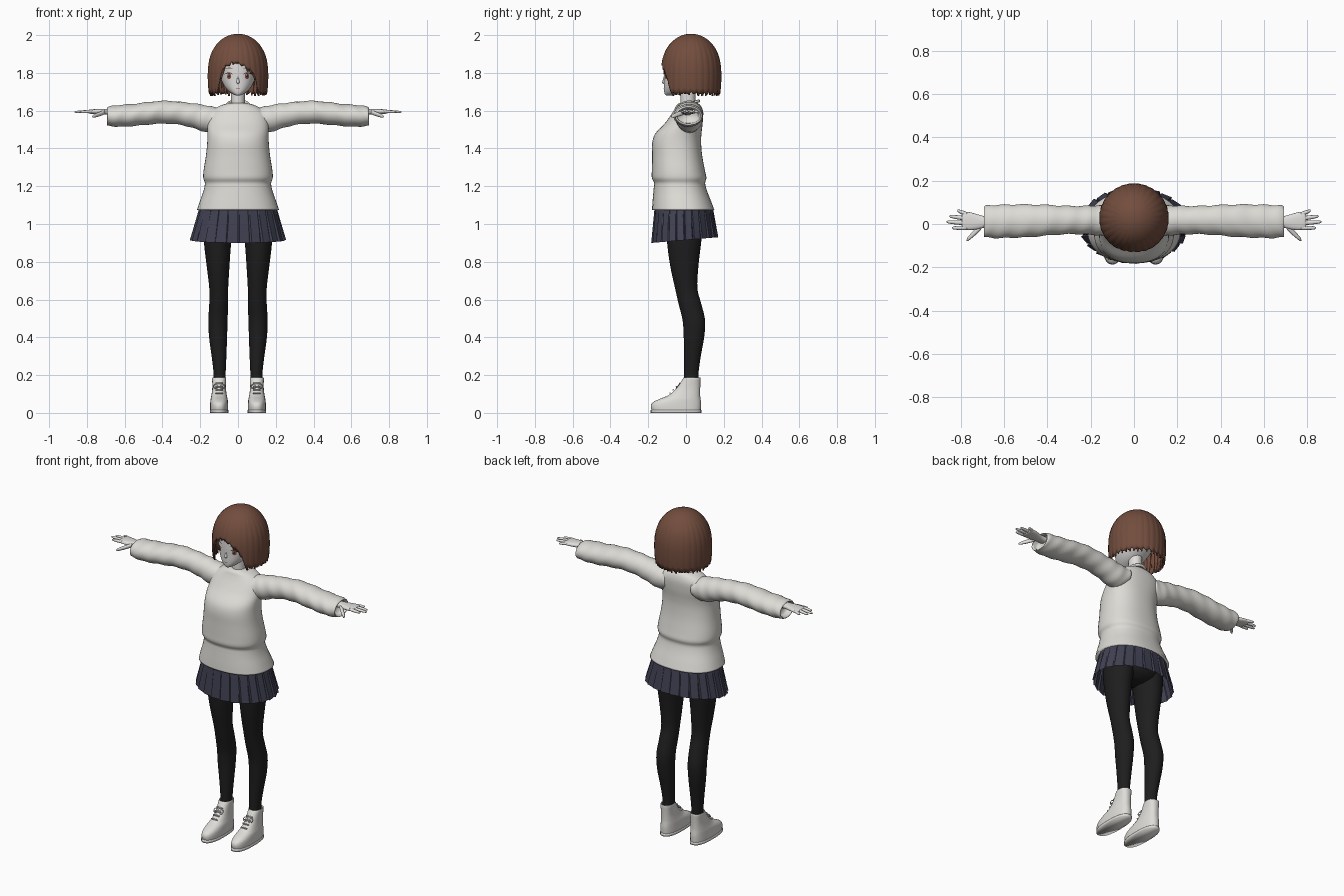
import bpy, bmesh, math, random
from mathutils import Vector
from mathutils.bvhtree import BVHTree

random.seed(4)
cube = bpy.data.objects.get("Cube")
if cube:
    bpy.data.objects.remove(cube, do_unlink=True)


def material(name, r, g, b):
    m = bpy.data.materials.new(name)
    m.use_nodes = True
    m.diffuse_color = (r, g, b, 1)
    node = next(n for n in m.node_tree.nodes if n.type == 'BSDF_PRINCIPLED')
    node.inputs["Base Color"].default_value = (r, g, b, 1)
    node.inputs["Roughness"].default_value = 0.8
    return m


KNIT = material("pale_knit", .72, .71, .67)
SKIN = material("pale_skin", .74, .73, .71)
SHOE = material("off_white_canvas", .73, .72, .69)
HAIR = material("brown_hair", .17, .075, .048)
NAVY = material("navy_cloth", .052, .052, .085)
BLACK = material("black_tights", .013, .013, .013)
IRIS = material("red_brown_iris", .25, .08, .06)
DARK = material("dark_lash", .04, .02, .018)


def finish(bm, name, mat, smooth=True):
    me = bpy.data.meshes.new(name)
    bm.to_mesh(me)
    bm.free()
    me.materials.append(mat)
    for f in me.polygons:
        f.use_smooth = smooth
    ob = bpy.data.objects.new(name, me)
    bpy.context.collection.objects.link(ob)
    return ob


def skin(name, rings, mat, smooth=True, caps=(True, True)):
    """Bridge closed rings of points into one surface."""
    bm = bmesh.new()
    vs = [[bm.verts.new(p) for p in ring] for ring in rings]
    n = len(vs[0])
    for a, b in zip(vs, vs[1:]):
        for i in range(n):
            j = (i + 1) % n
            bm.faces.new((a[i], a[j], b[j], b[i]))
    for cap, ring in zip(caps, (vs[0], vs[-1])):
        if cap:
            bm.faces.new(ring)
    bmesh.ops.recalc_face_normals(bm, faces=bm.faces)
    return finish(bm, name, mat, smooth)


def spline(rows, k):
    """Smooth in-between rows through the given ones."""
    out, last = [], len(rows) - 1
    for i in range(last):
        quad = (rows[max(i - 1, 0)], rows[i], rows[i + 1], rows[min(i + 2, last)])
        for s in range(k):
            t = s / k
            out.append([.5 * (2 * b + (c - a) * t + (2 * a - 5 * b + 4 * c - d) * t * t
                              + (3 * b - a - 3 * c + d) * t ** 3) for a, b, c, d in zip(*quad)])
    return out + [rows[-1]]


def loft(name, rows, mat, axis='Z', k=4, n=32, p=2.0, ripple=0, side=1):
    """Rows hold a position on the axis, then the low and high bounds of both cross directions."""
    rings = []
    for idx, (w, a0, a1, b0, b1) in enumerate(spline(rows, k)):
        ring = []
        for i in range(n):
            t = math.tau * i / n
            c, s = math.cos(t), math.sin(t)
            g = 1 + ripple * math.sin(1.25 * idx + 2.5 * s + 1.3 * c)
            u = (a0 + a1) / 2 + (a1 - a0) / 2 * g * math.copysign(abs(c) ** (2 / p), c)
            v = (b0 + b1) / 2 + (b1 - b0) / 2 * g * math.copysign(abs(s) ** (2 / p), s)
            x, y, z = (u, v, w) if axis == 'Z' else (w, u, v)
            ring.append((x * side, y, z))
        rings.append(ring)
    return skin(name, rings, mat)


def body(rows):
    return [(z, -h, h, y0, y1) for z, h, y0, y1 in rows]


# Sweater torso, with a blouse fold above the hem
loft("sweater_body", body([
    (1.075, .217, -.18, .15), (1.12, .202, -.177, .133), (1.165, .186, -.173, .115),
    (1.2, .177, -.17, .104), (1.22, .176, -.17, .102), (1.245, .184, -.181, .108),
    (1.285, .182, -.181, .1), (1.36, .17, -.18, .086), (1.43, .163, -.179, .08),
    (1.48, .162, -.162, .082), (1.53, .163, -.115, .088), (1.58, .155, -.078, .09),
    (1.61, .125, -.06, .085), (1.63, .085, -.05, .075), (1.64, .05, -.035, .06)]), KNIT, p=2.3, n=48)
bpy.ops.mesh.primitive_torus_add(major_radius=.053, minor_radius=.008, major_segments=40,
                                 location=(0, .012, 1.634), rotation=(.3, 0, 0))
collar = bpy.context.object
collar.name = "sweater_collar"
collar.scale = (1, 1.08, 1)
collar.data.materials.append(KNIT)
bpy.ops.object.shade_smooth()

# Pleated skirt
PLEATS = 24
rings = []
for row in range(5):
    t = row / 4
    rx, y0, y1 = .198 + .044 * t, -.163 - .012 * t, .138 + .024 * t
    ring = []
    for j in range(PLEATS):
        for f, bulge in ((0, 0), (.12, 1), (.9, .45)):
            a = math.tau * (j + f) / PLEATS
            g = 1 + bulge * (.015 + .04 * t)
            y = (y0 + y1) / 2 + (y1 - y0) / 2 * g * math.sin(a)
            bottom = .9 + .03 * (y + .18) / .35
            ring.append((rx * g * math.cos(a), y, 1.1 + (bottom - 1.1) * t))
    rings.append(ring)
skin("pleated_skirt", rings, NAVY, smooth=False, caps=(True, False))

# Hips under the skirt
loft("hips", body([(.93, .05, -.05, .05), (.96, .14, -.1, .09), (1.02, .18, -.125, .11),
                   (1.09, .18, -.13, .11)]), BLACK)

LEG = [(.15, .066, .128, -.01, .066), (.22, .065, .13, -.01, .067), (.31, .061, .141, -.01, .08),
       (.4, .058, .153, -.012, .096), (.49, .055, .157, -.018, .101), (.58, .053, .152, -.04, .08),
       (.66, .052, .152, -.058, .06), (.78, .045, .166, -.084, .066), (.9, .036, .18, -.1, .08),
       (1.0, .02, .183, -.107, .09), (1.07, .015, .17, -.1, .09)]
SHOE_ROWS = [(.012, .048, -.182, .078), (.035, .048, -.186, .079), (.055, .047, -.176, .079),
             (.073, .045, -.142, .077), (.092, .041, -.096, .075), (.12, .037, -.06, .075),
             (.15, .036, -.036, .076), (.182, .037, -.016, .077), (.186, .033, -.011, .072),
             (.17, .031, -.008, .068)]
SLEEVE = [(.09, -.06, .085, 1.5, 1.615), (.14, -.055, .085, 1.482, 1.622), (.19, -.05, .085, 1.492, 1.632),
          (.25, -.047, .083, 1.512, 1.64), (.32, -.047, .084, 1.527, 1.648), (.4, -.053, .088, 1.532, 1.652),
          (.48, -.06, .09, 1.526, 1.645), (.56, -.063, .09, 1.518, 1.635), (.63, -.065, .088, 1.515, 1.63),
          (.685, -.06, .084, 1.52, 1.622), (.69, -.05, .074, 1.528, 1.614), (.66, -.045, .065, 1.535, 1.61)]
PALM = [(.6, -.02, .035, 1.572, 1.612), (.68, -.017, .035, 1.578, 1.61), (.72, -.024, .044, 1.58, 1.609),
        (.755, -.028, .054, 1.582, 1.608), (.785, -.026, .056, 1.584, 1.606), (.793, -.015, .045, 1.588, 1.602)]


def finger(name, base, tip, r, side):
    """Tapered digit from base to tip."""
    base, tip = Vector(base), Vector(tip)
    rows = []
    for t, g in ((0, 1), (.35, 1.05), (.7, .9), (.92, .65), (1, .15)):
        c = base.lerp(tip, t)
        rows.append((c.x, c.y - r * g, c.y + r * g, c.z - r * g * .85, c.z + r * g * .85))
    loft(name, rows, SKIN, 'X', k=2, n=10, side=side)


# Limbs, built for both sides
for word, s in (("left", 1), ("right", -1)):
    loft(word + "_leg", LEG, BLACK, side=s)
    loft(word + "_shoe", [(z, .1 - h, .1 + h, a, b) for z, h, a, b in SHOE_ROWS], SHOE, p=2.4, side=s)
    loft(word + "_sole", [(z, .051, .149, -.187, .081) for z in (0, .016)], SHOE, k=1, p=2.5, side=s)
    for i in range(4):
        y, z = -.085 + .017 * i, .105 + .017 * i
        loft(word + "_lace", [(x, y - .004, y + .004, z - .004, z + .004) for x in (.08, .12)],
             SHOE, 'X', k=1, n=8, side=s)
    for dx in (-.018, .018):
        bpy.ops.mesh.primitive_torus_add(major_radius=.013, minor_radius=.0025, major_segments=16,
                                         minor_segments=6, location=(s * .1 + dx, -.045, .14),
                                         rotation=(.9, 0, 0))
        bow = bpy.context.object
        bow.name = word + "_lace_loop"
        bow.data.materials.append(SHOE)
    loft(word + "_sleeve", SLEEVE, KNIT, 'X', ripple=.028, side=s)
    loft(word + "_palm", PALM, SKIN, 'X', n=20, p=2.4, side=s)
    for name, y, tx, ty in (("index", -.018, .84, -.018), ("middle", .004, .865, .01),
                            ("ring", .025, .852, .036), ("little", .045, .815, .062)):
        finger(f"{word}_{name}_finger", (.77, y, 1.596), (tx, ty, 1.593), .0095, s)
    finger(word + "_thumb", (.705, -.012, 1.592), (.772, -.075, 1.568), .014, s)

# Neck and head
loft("neck", [(z, -.037, .037, -.03, .05) for z in (1.58, 1.65, 1.73)], SKIN)
head = loft("head", body([
    (1.68, .01, -.104, -.07), (1.688, .028, -.112, -.03), (1.705, .052, -.116, .02),
    (1.73, .073, -.117, .06), (1.765, .089, -.117, .1), (1.81, .098, -.118, .125),
    (1.86, .1, -.115, .13), (1.91, .09, -.095, .115), (1.95, .06, -.055, .08),
    (1.965, .02, -.01, .04)]), SKIN, p=2.2, n=48)
loft("nose", [(1.742, -.004, .004, -.119, -.108), (1.75, -.009, .009, -.127, -.105),
              (1.765, -.006, .006, -.122, -.105), (1.785, -.003, .003, -.117, -.105)], SKIN, n=12)

bpy.context.view_layer.update()
tree = BVHTree.FromObject(head, bpy.context.evaluated_depsgraph_get())


def patch(name, cx, cz, rx, rz, lift, mat, bend=0):
    """Thin painted oval laid on the face."""
    bm = bmesh.new()
    n, loops = 20, []
    for g in (.05, .4, .7, 1):
        loop = []
        for i in range(n):
            u, v = g * math.cos(math.tau * i / n), g * math.sin(math.tau * i / n)
            x, z = cx + rx * u, cz + rz * v + bend * (1 - u * u)
            hit = tree.ray_cast(Vector((x, -1, z)), Vector((0, 1, 0)))[0]
            loop.append(bm.verts.new((x, (hit.y if hit else -.1) - lift, z)))
        loops.append(loop)
    bm.faces.new(loops[0])
    for a, b in zip(loops, loops[1:]):
        for i in range(n):
            bm.faces.new((a[i], a[i - 1], b[i - 1], b[i]))
    bmesh.ops.recalc_face_normals(bm, faces=bm.faces)
    finish(bm, name, mat)


# Painted face
for word, s in (("left", 1), ("right", -1)):
    patch(word + "_iris", s * .048, 1.782, .0115, .0155, .0015, IRIS)
    patch(word + "_pupil", s * .048, 1.783, .005, .008, .0025, DARK)
    patch(word + "_eye_glint", s * .048 - .004, 1.789, .003, .0035, .0035, SKIN)
    patch(word + "_lash", s * .05, 1.792, .022, .0025, .003, DARK, bend=.008)
    patch(word + "_brow", s * .047, 1.82, .02, .002, .0015, HAIR, bend=.006)
patch("mouth", 0, 1.717, .012, .0016, .0015, IRIS, bend=-.002)


# Bobbed hair: a ridged shell with an opening for the face
def hair_radius(z):
    if z > 1.78:
        return .152 * math.sqrt(max(0, 1 - ((z - 1.78) / .22) ** 2.5))
    return .152 * (1 - 5 * (1.78 - z) ** 2)


def hair_point(a, z, extra=0):
    r = hair_radius(z) + extra
    return Vector((r * math.sin(a), .027 - r * math.cos(a), z))


def hem(a):
    a = math.remainder(a, math.tau)
    t = min(1, max(0, (abs(a) - .55) / .28))
    fringe = 1.85 - .11 * min(.6, abs(a + .1)) ** 1.5
    return fringe * (1 - t) + 1.688 * t


COLS = 168
rings = []
for row in range(1, 19):
    drop = 1 - math.cos(row / 18 * math.pi / 2)
    ring = []
    for i in range(COLS):
        a = math.tau * i / COLS
        ridge = abs(math.sin(14 * a))
        low = hem(a) + .012 * (1 - ridge)
        z = 2 - (2 - low) * drop
        ring.append(hair_point(a, z, .002 * ridge * min(1, 3 * drop)))
    rings.append(ring)
shell = skin("hair_shell", rings, HAIR, caps=(True, False))
thick = shell.modifiers.new("thickness", 'SOLIDIFY')
thick.thickness = .007

# Overlapping locks, the front ones swept from the parting
LOCKS = 38
for i in range(LOCKS):
    tip = math.remainder(math.tau * (i + random.uniform(-.2, .2)) / LOCKS, math.tau)
    low = hem(tip) - random.uniform(0, .012)
    top = random.uniform(1.94, 1.975)
    rings = []
    for row in range(15):
        t = row / 14
        a = tip * (.45 + .55 * t) - .05 * (1 - t) if abs(tip) < .9 else tip
        z = top + (low - top) * t ** 1.2
        width = .014 * (math.sin(math.pi * min(.97, max(.04, t ** .8 * .97))) ** .6) + .001
        along, out = Vector((math.cos(a), math.sin(a), 0)), Vector((math.sin(a), -math.cos(a), 0))
        c = hair_point(a, z, .0005)
        rings.append([c + along * width * math.cos(q) + out * .0045 * math.sin(q)
                      for q in (math.tau * m / 8 for m in range(8))])
    skin("hair_lock", rings, HAIR)
